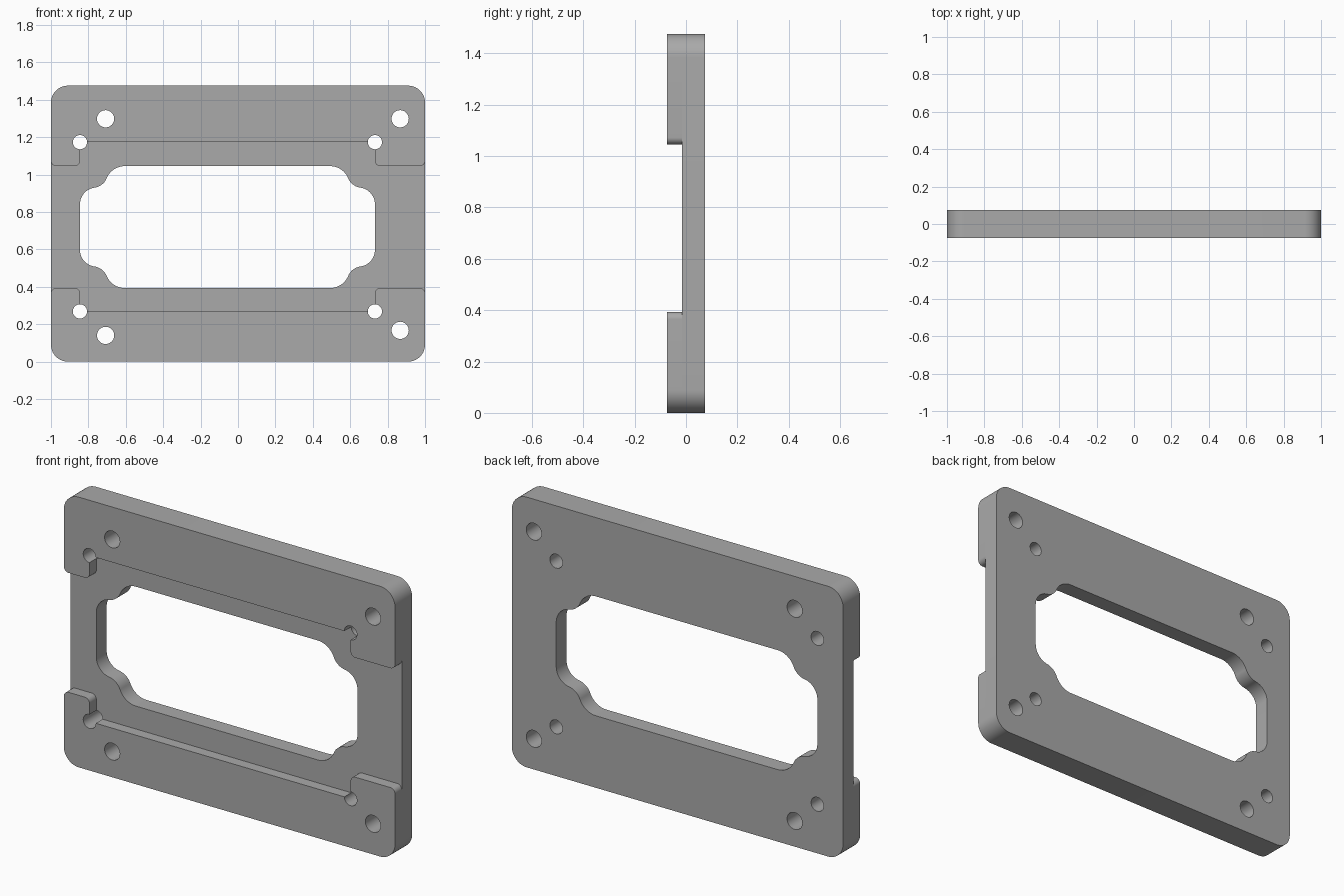
import bpy, bmesh, math
from mathutils import Vector

cube = bpy.data.objects.get("Cube")
if cube:
    bpy.data.objects.remove(cube, do_unlink=True)

HEIGHT, FRONT, STEP, BACK = 1.475, -0.074, -0.015, 0.074
MID_X, MID_Z = -0.0565, HEIGHT / 2 - 0.0185      # centre of the opening
LEFT, RIGHT = -0.845, 0.732                      # ends of the recess

grey = bpy.data.materials.new("plain grey")
grey.use_nodes = True
colour = (0.4, 0.4, 0.4, 1)
grey.diffuse_color = colour
grey.node_tree.nodes["Principled BSDF"].inputs["Base Color"].default_value = colour


def fillet(corners, steps=14):
    """Round each (x, z, radius) corner of a closed outline."""
    out = []
    for i, (x, z, r) in enumerate(corners):
        p = Vector((x, z))
        if r == 0:
            out.append(p)
            continue
        a = (Vector(corners[i - 1][:2]) - p).normalized()
        b = (Vector(corners[(i + 1) % len(corners)][:2]) - p).normalized()
        half = a.angle(b) / 2
        centre = p + (a + b).normalized() * r / math.sin(half)
        start = p + a * r / math.tan(half) - centre
        sweep = start.angle_signed(p + b * r / math.tan(half) - centre)
        for k in range(steps + 1):
            t = -sweep * k / steps
            c, s = math.cos(t), math.sin(t)
            out.append(centre + Vector((c * start.x - s * start.y,
                                        s * start.x + c * start.y)))
    return out


def circle(x, z, r, n=40):
    return [Vector((x + r * math.cos(math.tau * k / n),
                    z + r * math.sin(math.tau * k / n))) for k in range(n)]


def slab(name, outlines, y0, y1):
    """Extrude closed outlines from y0 to y1."""
    bm = bmesh.new()
    for pts in outlines:
        face = bm.faces.new([bm.verts.new((p.x, y0, p.y)) for p in pts])
        ext = bmesh.ops.extrude_face_region(bm, geom=[face])
        moved = [g for g in ext["geom"] if isinstance(g, bmesh.types.BMVert)]
        bmesh.ops.translate(bm, verts=moved, vec=(0, y1 - y0, 0))
    bmesh.ops.recalc_face_normals(bm, faces=bm.faces)
    mesh = bpy.data.meshes.new(name)
    bm.to_mesh(mesh)
    bm.free()
    mesh.materials.append(grey)
    obj = bpy.data.objects.new(name, mesh)
    bpy.context.collection.objects.link(obj)
    return obj


def combine(target, tool, operation):
    mod = target.modifiers.new(operation, "BOOLEAN")
    mod.operation, mod.solver, mod.object = operation, "EXACT", tool
    bpy.context.view_layer.objects.active = target
    bpy.ops.object.modifier_apply(modifier=mod.name)
    bpy.data.objects.remove(tool, do_unlink=True)


# Full-size back plate
R = 0.09
plate = slab("mounting_plate", [fillet([(-1, 0, R), (1, 0, R), (1, HEIGHT, R),
                                        (-1, HEIGHT, R)])], STEP, BACK)


# Raised upper and lower rails with pads at both ends
def rail(edge, pad, inner):
    r = 0.028
    return fillet([(-1, pad, r), (-1, edge, R), (1, edge, R), (1, pad, r),
                   (RIGHT, pad, r), (RIGHT, inner, 0), (LEFT, inner, 0), (LEFT, pad, r)])


for name, levels in (("upper_rail", (HEIGHT, 1.045, 1.173)),
                     ("lower_rail", (0, 0.393, 0.268))):
    combine(plate, slab(name, [rail(*levels)], FRONT, STEP), "UNION")

# Opening with a wavy corner, mirrored to all four quarters
quarter = [(0.6185, 0.326, 0.105), (0.6635, 0.218, 0.083), (0.7885, 0.199, 0.09)]
opening = []
for sx, sz in ((1, 1), (1, -1), (-1, -1), (-1, 1)):
    pts = quarter if sx == sz else quarter[::-1]
    opening += [(MID_X + sx * x, MID_Z + sz * z, r) for x, z, r in pts]

# Screw holes and the smaller recess corner holes
holes = [circle(x, z, 0.046) for x, z in
         ((-0.708, 1.298), (0.867, 1.298), (-0.708, 0.14), (0.867, 0.167))]
holes += [circle(x, z, 0.038) for x in (LEFT, RIGHT) for z in (0.268, 1.173)]
cutter = slab("hole_cutter", [fillet(opening)] + holes, FRONT - 0.1, BACK + 0.1)
cutter.hide_render = True
combine(plate, cutter, "DIFFERENCE")

# Smooth the rounded walls and keep the edges sharp
bpy.ops.object.select_all(action="DESELECT")
plate.select_set(True)
bpy.context.view_layer.objects.active = plate
bpy.ops.object.shade_smooth_by_angle(angle=math.radians(30))
